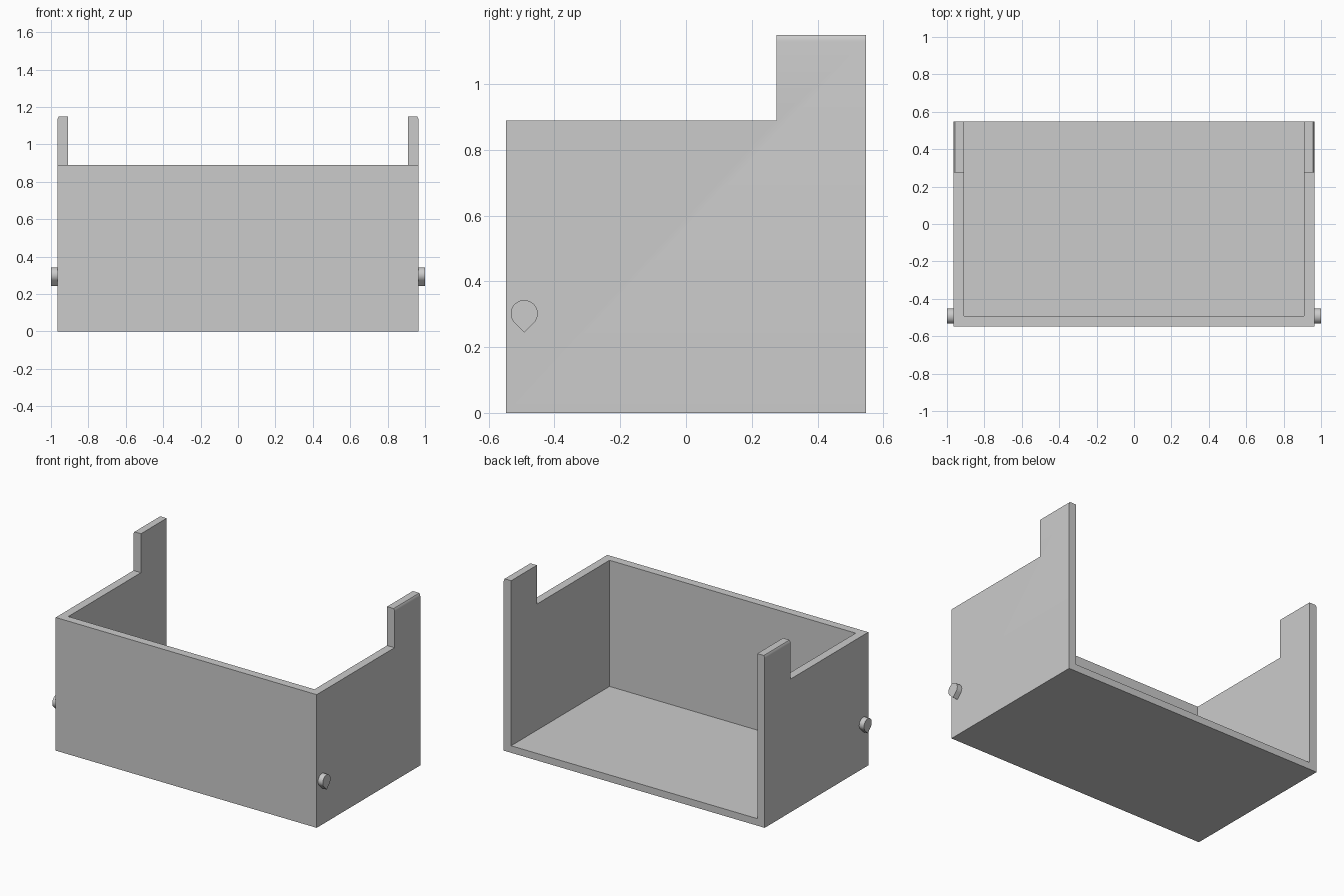
import bpy, bmesh, math

if "Cube" in bpy.data.objects:
    bpy.data.objects.remove(bpy.data.objects["Cube"])

grey = bpy.data.materials.new("plain grey")
grey.diffuse_color = (0.6, 0.6, 0.6, 1)
grey.use_nodes = True
grey.node_tree.nodes["Principled BSDF"].inputs["Base Color"].default_value = grey.diffuse_color

HX, HY = 0.965, 0.547      # half width and half depth of the bin
WALL, FLOOR = 0.055, 0.047
RIM, POST, POST_Y = 0.89, 1.15, 0.275


def loft(name, sections):
    """Solid through matching closed (y, z) outlines placed at x stations."""
    bm = bmesh.new()
    rings = [[bm.verts.new((x, y, z)) for y, z in pts] for x, pts in sections]
    n = len(rings[0])
    for a, b in zip(rings, rings[1:]):
        for i in range(n):
            j = (i + 1) % n
            bm.faces.new((a[i], a[j], b[j], b[i]))
    bm.faces.new(rings[0])
    bm.faces.new(rings[-1])
    bmesh.ops.recalc_face_normals(bm, faces=bm.faces)
    mesh = bpy.data.meshes.new(name)
    bm.to_mesh(mesh)
    bm.free()
    obj = bpy.data.objects.new(name, mesh)
    bpy.context.collection.objects.link(obj)
    mesh.materials.append(grey)
    return obj


def smooth(obj):
    bpy.ops.object.select_all(action='DESELECT')
    obj.select_set(True)
    bpy.context.view_layer.objects.active = obj
    bpy.ops.object.shade_smooth_by_angle(angle=math.radians(35))


def side_outline(top):
    return [(-HY, 0), (HY, 0), (HY, top), (POST_Y, top), (POST_Y, RIM), (-HY, RIM)]


# Bin body: stepped side outline, with the outer top edge of the posts eased
ease = [(HX, POST - 0.02), (HX - 0.002, POST - 0.008), (HX - 0.007, POST)]
stations = [(-x, t) for x, t in ease] + [(x, t) for x, t in reversed(ease)]
body = loft("bin_body", [(x, side_outline(t)) for x, t in stations])

# Cavity, open at the top and the back
cavity = loft("cavity_cutter", [
    (x, [(-HY + WALL, FLOOR), (HY + 0.2, FLOOR), (HY + 0.2, 1.4), (-HY + WALL, 1.4)])
    for x in (-HX + WALL, HX - WALL)])
cavity.hide_render = True
cut = body.modifiers.new("cavity", 'BOOLEAN')
cut.operation = 'DIFFERENCE'
cut.solver = 'EXACT'
cut.object = cavity
bpy.context.view_layer.objects.active = body
bpy.ops.object.modifier_apply(modifier=cut.name)
bpy.data.objects.remove(cavity)
smooth(body)

# Teardrop hinge pins, point downwards
PY, PZ, R = -0.492, 0.302, 0.041
drop = [(PY + R * math.cos(a), PZ + R * math.sin(a))
        for a in (math.radians(-45 + 270 * i / 36) for i in range(37))]
drop.append((PY, PZ - R * math.sqrt(2)))
for side, label in ((-1, "left"), (1, "right")):
    smooth(loft(label + "_hinge_pin", [(side * HX, drop), (side * 1.0, drop)]))
